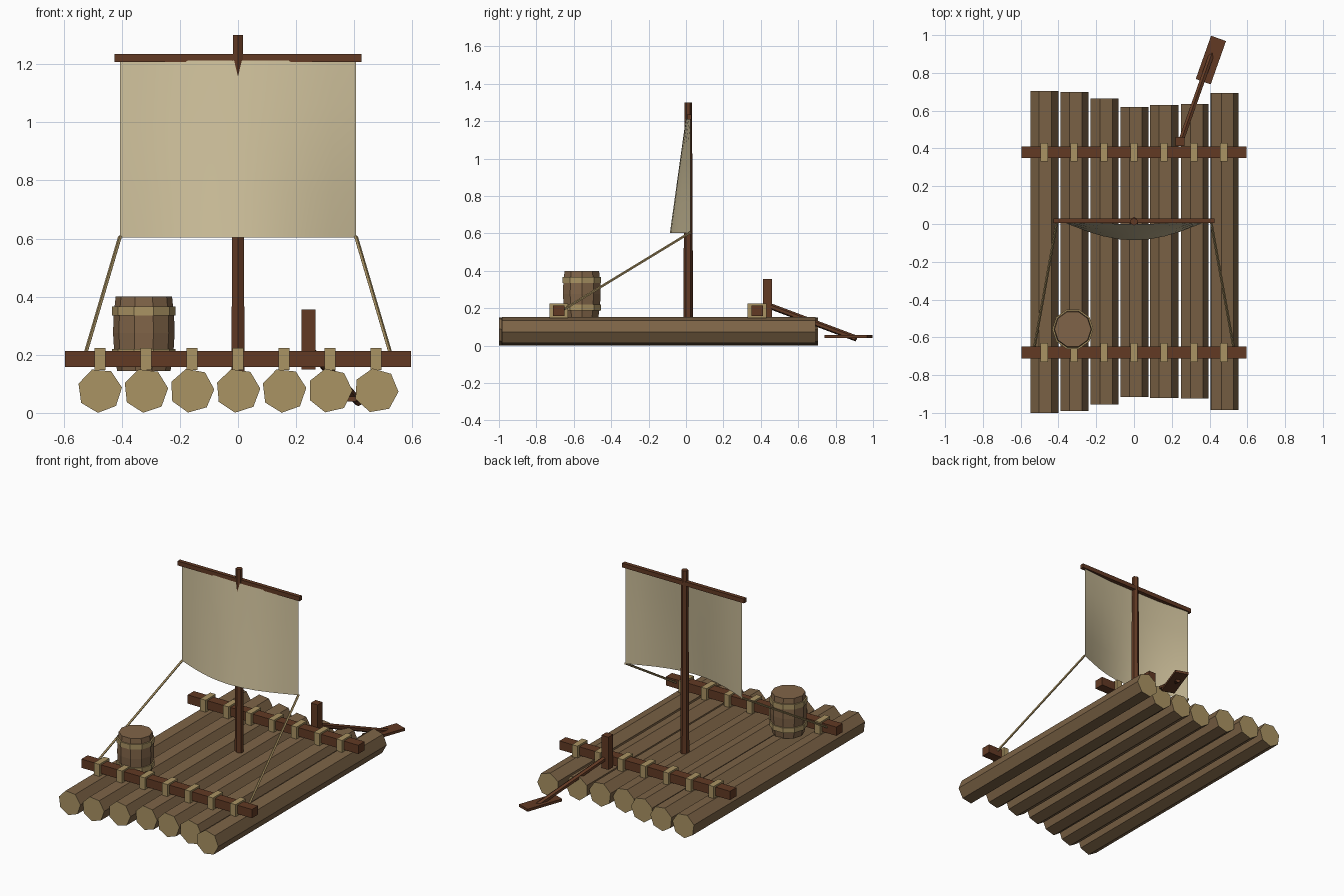
import bpy, bmesh, math
from mathutils import Vector, Matrix

if "Cube" in bpy.data.objects:
    bpy.data.objects.remove(bpy.data.objects["Cube"])


def mat(name, rgb):
    m = bpy.data.materials.new(name)
    lin = [(c / 255 / 12.92 if c / 255 <= 0.04045 else ((c / 255 + 0.055) / 1.055) ** 2.4) for c in rgb]
    m.diffuse_color = (*lin, 1)
    m.use_nodes = True
    m.node_tree.nodes["Principled BSDF"].inputs["Base Color"].default_value = m.diffuse_color
    return m


LOG = mat("log bark", (124, 99, 70))
CUT = mat("cut wood and rope", (170, 147, 99))
DARK = mat("dark timber", (98, 58, 36))
SAIL = mat("sail cloth", (206, 192, 155))
BARREL = mat("barrel wood", (128, 100, 72))


def finish(name, bm, *mats):
    bmesh.ops.recalc_face_normals(bm, faces=bm.faces[:])
    me = bpy.data.meshes.new(name)
    bm.to_mesh(me)
    bm.free()
    for m in mats:
        me.materials.append(m)
    ob = bpy.data.objects.new(name, me)
    bpy.context.collection.objects.link(ob)
    return ob


def box(name, center, size, m, rot=0):
    bm = bmesh.new()
    mx = Matrix.Translation(center) @ Matrix.Rotation(rot, 4, 'Z') @ Matrix.Diagonal((*size, 1))
    bmesh.ops.create_cube(bm, size=1, matrix=mx)
    return finish(name, bm, m)


def rod(name, a, b, r1, r2, sides, m):
    """Tapered rod running from a to b."""
    a, b = Vector(a), Vector(b)
    bm = bmesh.new()
    mx = Matrix.Translation((a + b) / 2) @ (b - a).to_track_quat('Z', 'Y').to_matrix().to_4x4()
    bmesh.ops.create_cone(bm, cap_ends=True, segments=sides, radius1=r1, radius2=r2,
                          depth=(b - a).length, matrix=mx)
    return finish(name, bm, m)


def lathe(name, profile, sides, center, m):
    """Closed turned shape from (radius, height) pairs."""
    bm = bmesh.new()
    rings = [[bm.verts.new((center[0] + r * math.cos(math.tau * i / sides),
                            center[1] + r * math.sin(math.tau * i / sides), z))
              for i in range(sides)] for r, z in profile]
    for lo, hi in zip(rings, rings[1:]):
        for i in range(sides):
            j = (i + 1) % sides
            bm.faces.new((lo[i], lo[j], hi[j], hi[i]))
    bm.faces.new(rings[0])
    bm.faces.new(rings[-1])
    return finish(name, bm, m)


# Seven-sided deck logs with pale cut ends
LOG_X = [(i - 3) * 0.1585 for i in range(7)]
ends = [(-1.0, .705), (-.99, .70), (-.955, .665), (-.915, .62), (-.92, .63), (-.925, .635), (-.985, .693)]
turns = [-95, -97, -100, -98, -96, -103, -106]
R = 0.077
for i, (x, (y0, y1), t) in enumerate(zip(LOG_X, ends, turns)):
    bm = bmesh.new()
    ring = []
    for k in range(7):
        a = math.radians(t) + math.tau * k / 7
        ring.append(bm.verts.new((x + R * math.cos(a), y0, R + R * math.sin(a))))
    face = bm.faces.new(ring)
    ext = bmesh.ops.extrude_face_region(bm, geom=[face], use_keep_orig=True)
    bmesh.ops.translate(bm, vec=(0, y1 - y0, 0),
                        verts=[g for g in ext["geom"] if isinstance(g, bmesh.types.BMVert)])
    bm.normal_update()
    for f in bm.faces:
        f.material_index = 1 if abs(f.normal.y) > 0.9 else 0
    finish(f"deck_log_{i + 1}", bm, LOG, CUT)

# Cross beams and their lashings
for label, y in (("front", -0.68), ("rear", 0.38)):
    box(f"{label}_cross_beam", (0, y, 0.186), (1.19, 0.062, 0.055), DARK)
    for i, x in enumerate(LOG_X):
        box(f"{label}_lashing_{i + 1}", (x, y, 0.186), (0.038, 0.1, 0.076), CUT)

# Mast and yard
rod("mast", (0, 0.012, 0.14), (0, 0.012, 1.30), 0.026, 0.02, 6, DARK)
box("yard", (0, 0.017, 1.221), (0.85, 0.025, 0.027), DARK)

# Billowing sail
bm = bmesh.new()
NX, NZ = 10, 4
grid = []
for j in range(NZ + 1):
    v = j / NZ
    depth = 0.11 + (0.025 - 0.11) * v
    row = []
    for i in range(NX + 1):
        u = 2 * i / NX - 1
        row.append(bm.verts.new((0.406 * u, 0.024 - depth * math.cos(u * math.pi / 2), 0.603 + 0.61 * v)))
    grid.append(row)
for j in range(NZ):
    for i in range(NX):
        bm.faces.new((grid[j][i], grid[j][i + 1], grid[j + 1][i + 1], grid[j + 1][i]))
for f in bm.faces:
    f.smooth = True
finish("sail", bm, SAIL)

# Sail ropes
for label, s in (("left", -1), ("right", 1)):
    rod(f"{label}_sail_rope", (s * 0.406, 0.024, 0.605), (s * 0.527, -0.65, 0.195), 0.007, 0.007, 5, CUT)

# Barrel with two hoops
BC = (-0.324, -0.557)
lathe("barrel", [(0.092, 0.145), (0.102, 0.21), (0.106, 0.275), (0.104, 0.335), (0.097, 0.40)], 10, BC, BARREL)
for label, z in (("lower", 0.188), ("upper", 0.335)):
    lathe(f"{label}_barrel_hoop", [(0.109, z), (0.109, z + 0.031)], 10, BC, CUT)

# Steering post, oar shaft and flat blade
box("steering_post", (0.243, 0.437, 0.253), (0.048, 0.048, 0.206), DARK)
rod("oar_shaft", (0.245, 0.43, 0.218), (0.415, 0.91, 0.038), 0.016, 0.016, 6, DARK)
box("oar_blade", (0.407, 0.868, 0.048), (0.084, 0.243, 0.016), DARK, math.radians(-19.5))
